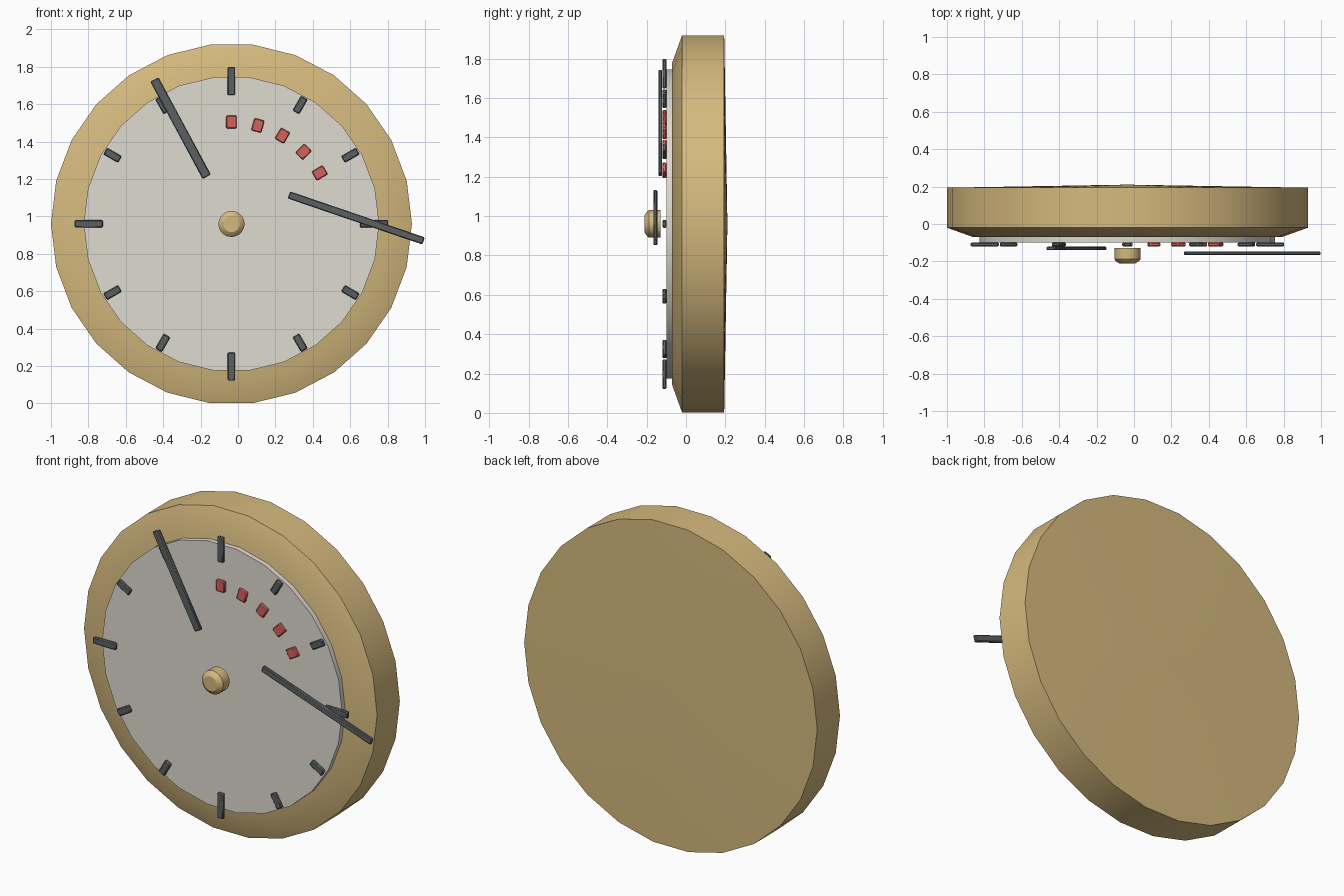
import bpy
from math import sin, cos, pi, radians, atan2, hypot

old = bpy.data.objects.get("Cube")
if old:
    bpy.data.objects.remove(old, do_unlink=True)

CX, CZ = -0.035, 0.96   # clock centre


def material(name, rgb):
    mat = bpy.data.materials.new(name)
    mat.use_nodes = True
    mat.diffuse_color = (*rgb, 1)
    mat.node_tree.nodes["Principled BSDF"].inputs["Base Color"].default_value = (*rgb, 1)
    return mat


gold = material("warm gold", (0.67, 0.49, 0.21))
ivory = material("ivory", (0.74, 0.71, 0.64))
slate = material("dark slate", (0.105, 0.118, 0.12))
red = material("soft red", (0.66, 0.12, 0.105))


def finish(obj, mat):
    obj.data.materials.append(mat)
    bpy.ops.object.select_all(action="DESELECT")
    obj.select_set(True)
    bpy.context.view_layer.objects.active = obj
    bpy.ops.object.shade_smooth_by_angle(angle=radians(30))


def lathe(name, profile, sides, mat):
    """Turn (radius, y) points, back to front, about the clock axis; ends close on the axis."""
    verts, faces = [], []
    for r, y in profile:
        for i in range(sides):
            a = 2 * pi * i / sides
            verts.append((CX + r * cos(a), y, CZ + r * sin(a)))
    for k in range(len(profile) - 1):
        for i in range(sides):
            j = (i + 1) % sides
            a, b = k * sides, (k + 1) * sides
            faces.append((a + i, a + j, b + j, b + i))
    last = (len(profile) - 1) * sides
    faces.append(tuple(reversed(range(sides))))
    faces.append(tuple(range(last, last + sides)))
    mesh = bpy.data.meshes.new(name)
    mesh.from_pydata(verts, [], faces)
    obj = bpy.data.objects.new(name, mesh)
    bpy.context.collection.objects.link(obj)
    finish(obj, mat)


def bar(name, x, z, width, length, turn, front, back, mat):
    """Thin bevelled bar, turned clockwise from upright as seen from the front."""
    bpy.ops.mesh.primitive_cube_add(size=1, location=(x, (front + back) / 2, z),
                                    rotation=(0, turn, 0))
    obj = bpy.context.object
    obj.name = name
    obj.scale = (width, back - front, length)
    bpy.ops.object.transform_apply(location=False, rotation=False, scale=True)
    bevel = obj.modifiers.new("edge", "BEVEL")
    bevel.width = 0.005
    bevel.segments = 1
    finish(obj, mat)


def hand(name, start, end, width, front, back):
    dx, dz = end[0] - start[0], end[1] - start[1]
    bar(name, (start[0] + end[0]) / 2, (start[1] + end[1]) / 2, width,
        hypot(dx, dz), atan2(dx, dz), front, back, slate)


def radial_bar(name, radius, turn, width, length, mat):
    bar(name, CX + radius * sin(turn), CZ + radius * cos(turn),
        width, length, turn, -0.12, -0.099, mat)


# Case with a barely domed back and a sloped front rim
lathe("case", [(0.03, 0.21), (0.965, 0.194), (0.965, -0.02), (0.825, -0.07)], 26, gold)

# Dial plate
lathe("dial", [(0.79, -0.06), (0.79, -0.1)], 26, ivory)

# Hour marks, longer at the quarters
for h in range(12):
    quarter = h % 3 == 0
    radial_bar(f"hour_mark_{h}", 0.763 if quarter else 0.734, h * pi / 6,
               0.04, 0.15 if quarter else 0.09, slate)

# Red arc of small blocks
for i in range(5):
    radial_bar(f"red_mark_{i}", 0.545, i * pi / 12, 0.056, 0.068, red)

# Hands
hand("hour_hand", (-0.167, 1.212), (-0.447, 1.732), 0.05, -0.14, -0.121)
hand("minute_hand", (0.272, 1.115), (0.992, 0.869), 0.04, -0.166, -0.146)

# Centre knob
lathe("centre_knob", [(0.07, -0.129), (0.07, -0.188), (0.062, -0.198), (0.044, -0.21)], 20, gold)
